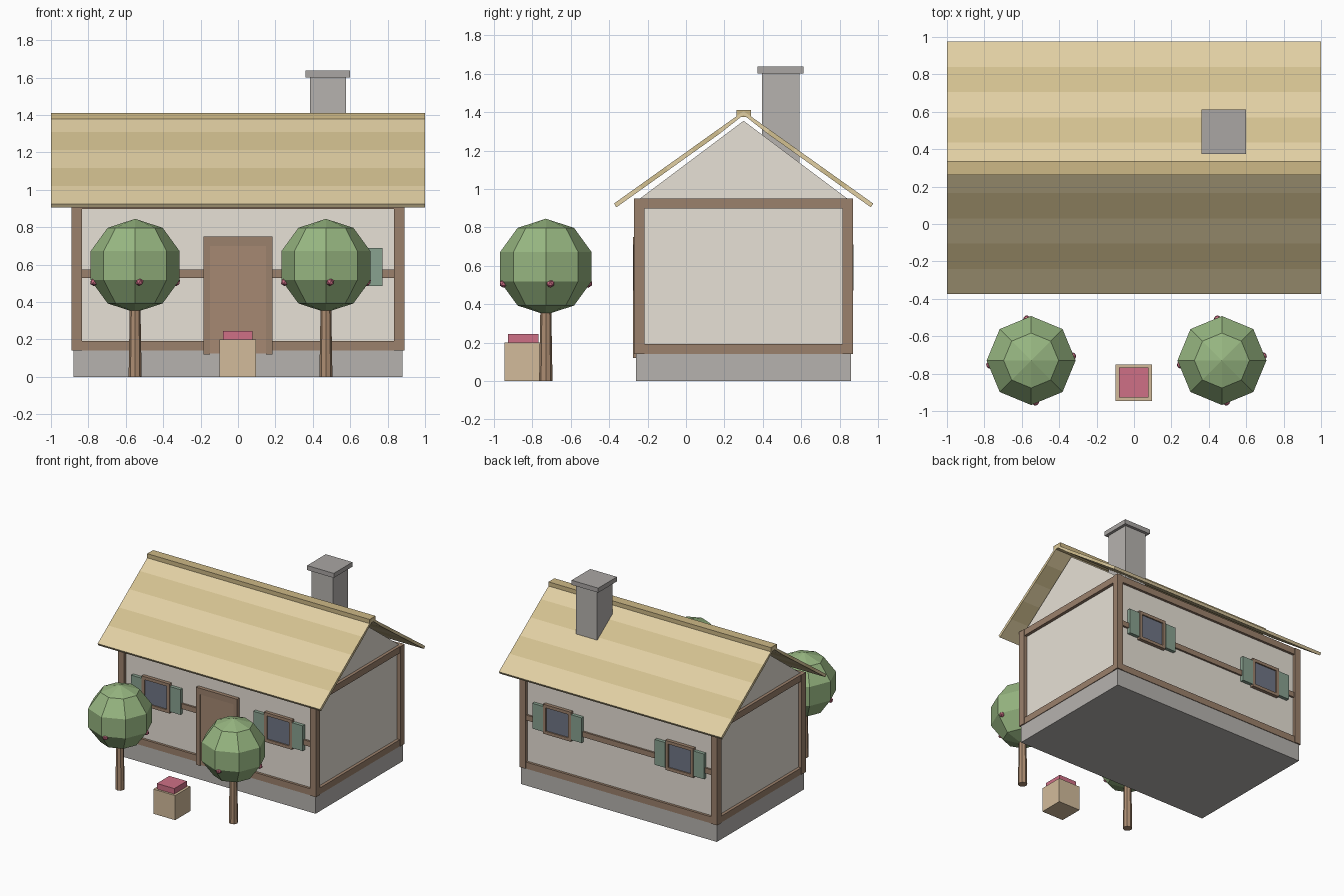
import bpy, bmesh
from math import sin, cos, pi, radians

if "Cube" in bpy.data.objects:
    bpy.data.objects.remove(bpy.data.objects["Cube"])


def mat(name, r, g, b):
    m = bpy.data.materials.new(name)
    m.diffuse_color = (r, g, b, 1)
    m.use_nodes = True
    m.node_tree.nodes["Principled BSDF"].inputs["Base Color"].default_value = m.diffuse_color
    return m


STONE = mat("stone", 0.47, 0.45, 0.43)
CAP = mat("cap_stone", 0.40, 0.38, 0.37)
PLASTER = mat("plaster", 0.80, 0.75, 0.67)
TIMBER = mat("timber", 0.33, 0.22, 0.15)
DOOR = mat("door_wood", 0.38, 0.25, 0.17)
GLASS = mat("glass", 0.16, 0.18, 0.24)
SHUTTER = mat("shutter_green", 0.25, 0.36, 0.28)
STRAW = [mat("straw_light", 0.76, 0.63, 0.37), mat("straw_dark", 0.65, 0.53, 0.28)]
RIDGE = mat("ridge_straw", 0.61, 0.48, 0.24)
LEAF = mat("leaf", 0.31, 0.47, 0.22)
BARK = mat("bark", 0.42, 0.27, 0.17)
RED = mat("red", 0.62, 0.16, 0.24)
CRATE = mat("crate_wood", 0.65, 0.50, 0.33)


def finish(name, bm, material):
    bmesh.ops.recalc_face_normals(bm, faces=bm.faces)
    me = bpy.data.meshes.new(name)
    bm.to_mesh(me)
    bm.free()
    me.materials.append(material)
    ob = bpy.data.objects.new(name, me)
    bpy.context.collection.objects.link(ob)
    return ob


def box(name, x, y, z, material):
    """Box from (min, max) pairs."""
    bm = bmesh.new()
    bmesh.ops.create_cube(bm, size=1)
    for v in bm.verts:
        v.co = [a[0] + (c + 0.5) * (a[1] - a[0]) for a, c in zip((x, y, z), v.co)]
    return finish(name, bm, material)


def prism(name, yz, x0, x1, material):
    """Side profile in (y, z) stretched along x."""
    bm = bmesh.new()
    f = bm.faces.new([bm.verts.new((x0, y, z)) for y, z in yz])
    ext = bmesh.ops.extrude_face_region(bm, geom=[f])["geom"]
    bmesh.ops.translate(bm, vec=(x1 - x0, 0, 0),
                        verts=[v for v in ext if isinstance(v, bmesh.types.BMVert)])
    return finish(name, bm, material)


YC = 0.30  # centre of the house in depth

# Plinth, walls and gable
box("plinth", (-0.88, 0.88), (YC - 0.56, YC + 0.56), (0, 0.14), STONE)
box("walls", (-0.86, 0.86), (YC - 0.545, YC + 0.545), (0.14, 0.95), PLASTER)
prism("gable", [(YC - 0.54, 0.95), (YC + 0.54, 0.95), (YC, 1.355)], -0.86, 0.86, PLASTER)

# Timber frame: corner posts and beams
X, Y, T = 0.89, 0.57, 0.055
for sx in (-1, 1):
    for sy in (-1, 1):
        box("corner_post", sorted((sx * X, sx * (X - T))),
            sorted((YC + sy * Y, YC + sy * (Y - T))), (0.14, 0.95), TIMBER)
for z in (0.14, 0.897):
    for s in (-1, 1):
        box("long_beam", (-X + T, X - T), sorted((YC + s * 0.565, YC + s * 0.52)), (z, z + 0.053), TIMBER)
        box("side_beam", sorted((s * 0.885, s * 0.84)), (YC - Y + T, YC + Y - T), (z, z + 0.053), TIMBER)
for s in (-1, 1):
    box("middle_rail", (-X + T, X - T), sorted((YC + s * 0.56, YC + s * 0.52)), (0.53, 0.573), TIMBER)

# Door with frame
box("door", (-0.15, 0.15), (-0.267, -0.23), (0.125, 0.70), DOOR)
for s in (-1, 1):
    box("door_jamb", sorted((s * 0.185, s * 0.15)), (-0.275, -0.23), (0.12, 0.70), TIMBER)
box("door_lintel", (-0.185, 0.185), (-0.275, -0.23), (0.70, 0.75), TIMBER)

# Windows with shutters, front and back
for sy in (-1, 1):
    def depth(a, b):
        return sorted((YC + sy * a, YC + sy * b))
    for xc in (-0.55, 0.55):
        box("window_pane", (xc - 0.10, xc + 0.10), depth(0.53, 0.563), (0.49, 0.69), GLASS)
        for z in (0.47, 0.685):
            box("window_rail", (xc - 0.125, xc + 0.125), depth(0.53, 0.573), (z, z + 0.025), TIMBER)
        for s in (-1, 1):
            box("window_stile", sorted((xc + s * 0.125, xc + s * 0.10)), depth(0.53, 0.573),
                (0.495, 0.685), TIMBER)
            box("shutter", sorted((xc + s * 0.222, xc + s * 0.127)), depth(0.54, 0.572),
                (0.485, 0.69), SHUTTER)

# Roof: five straw courses on each slope, then the ridge
EAVE, TOP = (0.675, 0.924), (0.0, 1.405)
NY, NZ = 0.0125, -0.0195


def slope(t):
    return EAVE[0] + (TOP[0] - EAVE[0]) * t, EAVE[1] + (TOP[1] - EAVE[1]) * t


for s in (-1, 1):
    for i in range(5):
        a, b = slope(i / 5), slope((i + 1) / 5)
        pts = [a, b, (max(b[0] - NY, 0), b[1] + NZ), (a[0] - NY, a[1] + NZ)]
        prism("roof_course", [(YC + s * y, z) for y, z in pts], -1, 1, STRAW[i % 2])
box("roof_ridge", (-1, 1), (YC - 0.038, YC + 0.038), (1.375, 1.412), RIDGE)

# Chimney
box("chimney", (0.385, 0.577), (0.395, 0.59), (1.05, 1.60), STONE)
box("chimney_cap", (0.36, 0.60), (0.373, 0.613), (1.60, 1.637), CAP)

# Trees with berries
for tx in (-0.55, 0.47):
    ty = -0.73
    bm = bmesh.new()
    bmesh.ops.create_cone(bm, cap_ends=True, segments=8, radius1=0.035, radius2=0.028, depth=0.40)
    bmesh.ops.translate(bm, vec=(tx, ty, 0.20), verts=bm.verts)
    finish("tree_trunk", bm, BARK)
    bm = bmesh.new()
    bmesh.ops.create_uvsphere(bm, u_segments=8, v_segments=5, radius=0.25)
    bmesh.ops.translate(bm, vec=(tx, ty, 0.595), verts=bm.verts)
    finish("tree_crown", bm, LEAF)
    for i in range(4):
        a = radians(6) + i * pi / 2
        bm = bmesh.new()
        bmesh.ops.create_icosphere(bm, subdivisions=1, radius=0.022)
        bmesh.ops.translate(bm, vec=(tx + 0.222 * cos(a), ty + 0.222 * sin(a), 0.507), verts=bm.verts)
        finish("berry", bm, RED)

# Crate with red lid
box("crate", (-0.10, 0.097), (-0.945, -0.75), (0, 0.20), CRATE)
box("crate_lid", (-0.08, 0.077), (-0.928, -0.768), (0.20, 0.245), RED)
